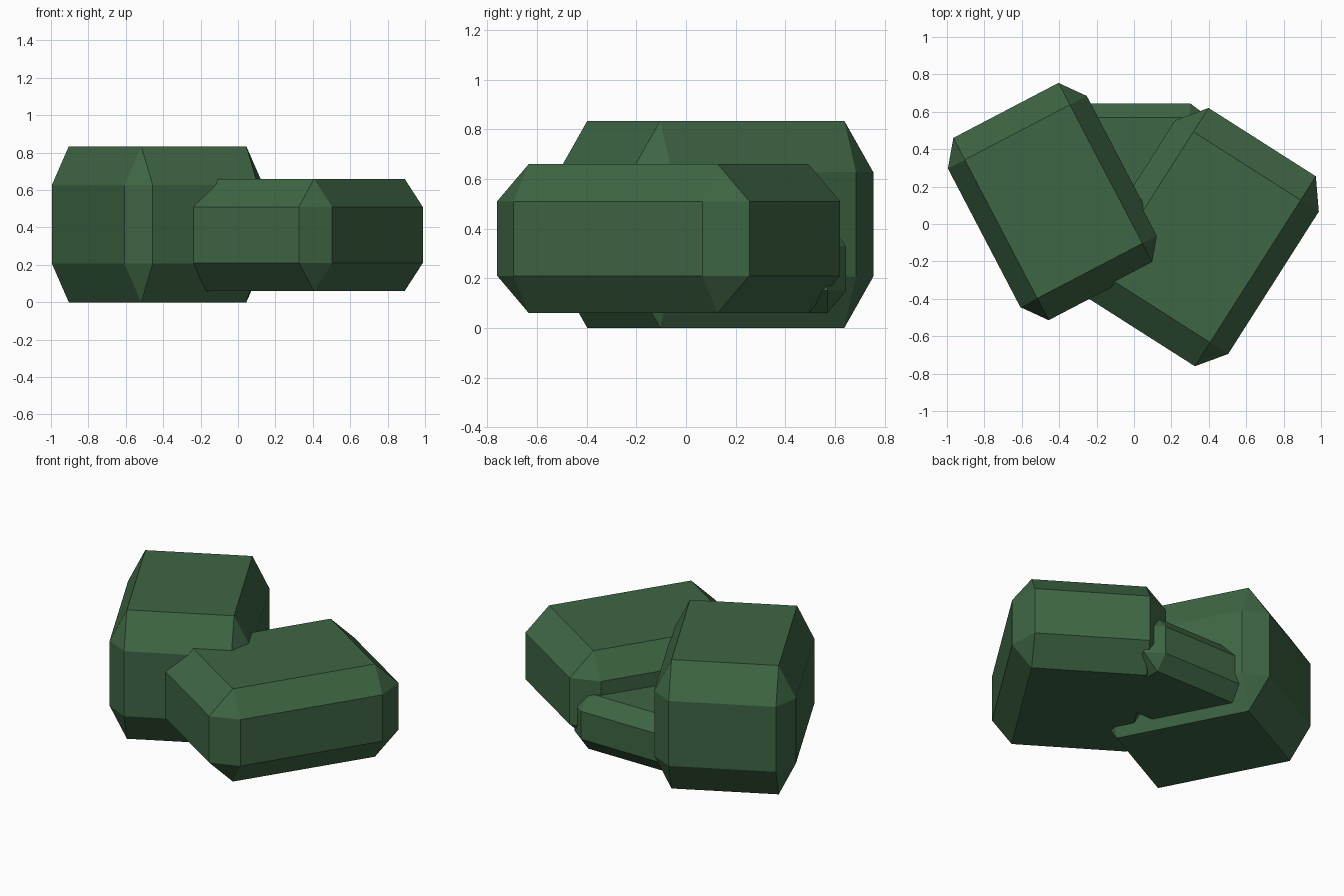
import bpy, bmesh, math
from mathutils import Vector

if "Cube" in bpy.data.objects:
    bpy.data.objects.remove(bpy.data.objects["Cube"])

green = bpy.data.materials.new("hedge green")
green.diffuse_color = (0.049, 0.132, 0.058, 1)
green.use_nodes = True
green.node_tree.nodes["Principled BSDF"].inputs["Base Color"].default_value = green.diffuse_color


def chamfered_block(name, center, outer, inner, angle):
    """Box with every edge chamfered: the hull of three inset face pairs."""
    bm = bmesh.new()
    for axis in range(3):
        half = [outer[i] if i == axis else inner[i] for i in range(3)]
        for sx in (-1, 1):
            for sy in (-1, 1):
                for sz in (-1, 1):
                    bm.verts.new(Vector((sx * half[0], sy * half[1], sz * half[2])))
    bmesh.ops.convex_hull(bm, input=bm.verts[:])
    bmesh.ops.dissolve_limit(bm, angle_limit=0.01, verts=bm.verts[:], edges=bm.edges[:])
    bmesh.ops.recalc_face_normals(bm, faces=bm.faces[:])
    mesh = bpy.data.meshes.new(name)
    bm.to_mesh(mesh)
    bm.free()
    mesh.materials.append(green)
    ob = bpy.data.objects.new(name, mesh)
    ob.location = center
    ob.rotation_euler.z = math.radians(angle)
    bpy.context.collection.objects.link(ob)


# Tall clump on the left
chamfered_block("tall_bush", (-0.43, 0.12, 0.417),
                (0.419, 0.55, 0.417), (0.317, 0.418, 0.21), 27.6)
# Lower, wide clump on the right
chamfered_block("wide_bush", (0.362, -0.07, 0.36),
                (0.455, 0.602, 0.30), (0.34, 0.451, 0.15), -32.5)
# Small clump tucked in behind
chamfered_block("small_bush", (0, 0.345, 0.24),
                (0.40, 0.30, 0.18), (0.30, 0.225, 0.09), 0)
